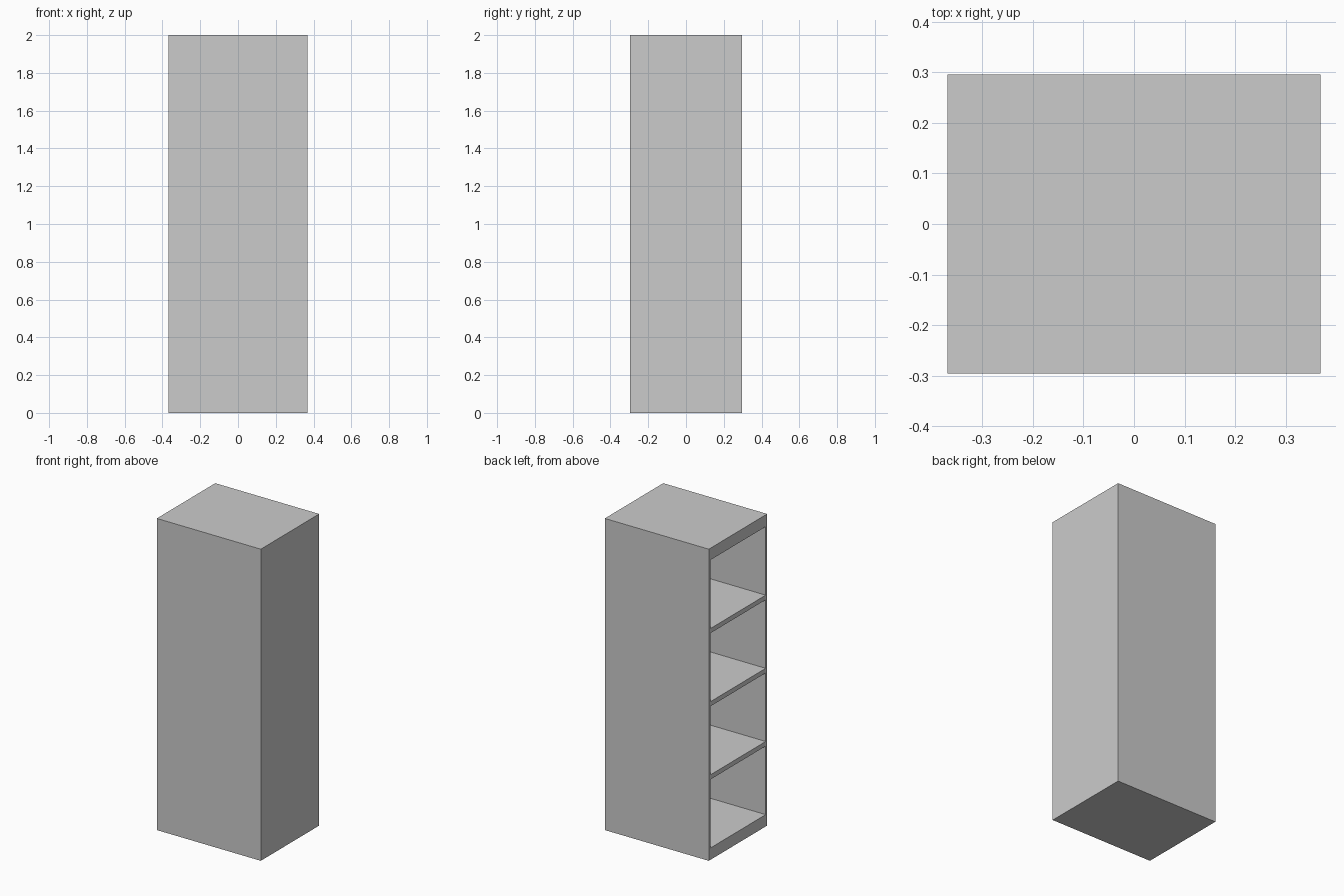
import bpy

if "Cube" in bpy.data.objects:
    bpy.data.objects.remove(bpy.data.objects["Cube"])

# Overall size and board thicknesses
X, Y, H = 0.369, 0.296, 2.0
SIDE = 0.015      # side and back panels
CAP = 0.076       # thick base and top
SHELF = 0.03


def board(name, x0, x1, y0, y1, z0, z1):
    """Axis-aligned board between two corners."""
    bpy.ops.mesh.primitive_cube_add(
        size=1, location=((x0 + x1) / 2, (y0 + y1) / 2, (z0 + z1) / 2))
    ob = bpy.context.object
    ob.name = ob.data.name = name
    ob.scale = (x1 - x0, y1 - y0, z1 - z0)
    bpy.ops.object.transform_apply(location=False, rotation=False, scale=True)
    return ob


# Tall side panels (the unit opens toward -x)
board("side_panel_front", -X, X, -Y, -Y + SIDE, 0, H)
board("side_panel_rear", -X, X, Y - SIDE, Y, 0, H)

# Closed panel opposite the opening
yi = Y - SIDE
board("closed_panel", X - SIDE, X, -yi, yi, 0, H)

# Thick base and top
xi = X - SIDE
board("base", -X, xi, -yi, yi, 0, CAP)
board("top", -X, xi, -yi, yi, H - CAP, H)

# Three evenly spaced shelves making four equal bays
pitch = (H - 2 * CAP + SHELF) / 4
for i in range(1, 4):
    z = CAP + i * pitch
    board(f"shelf_{i}", -X, xi, -yi, yi, z - SHELF, z)
